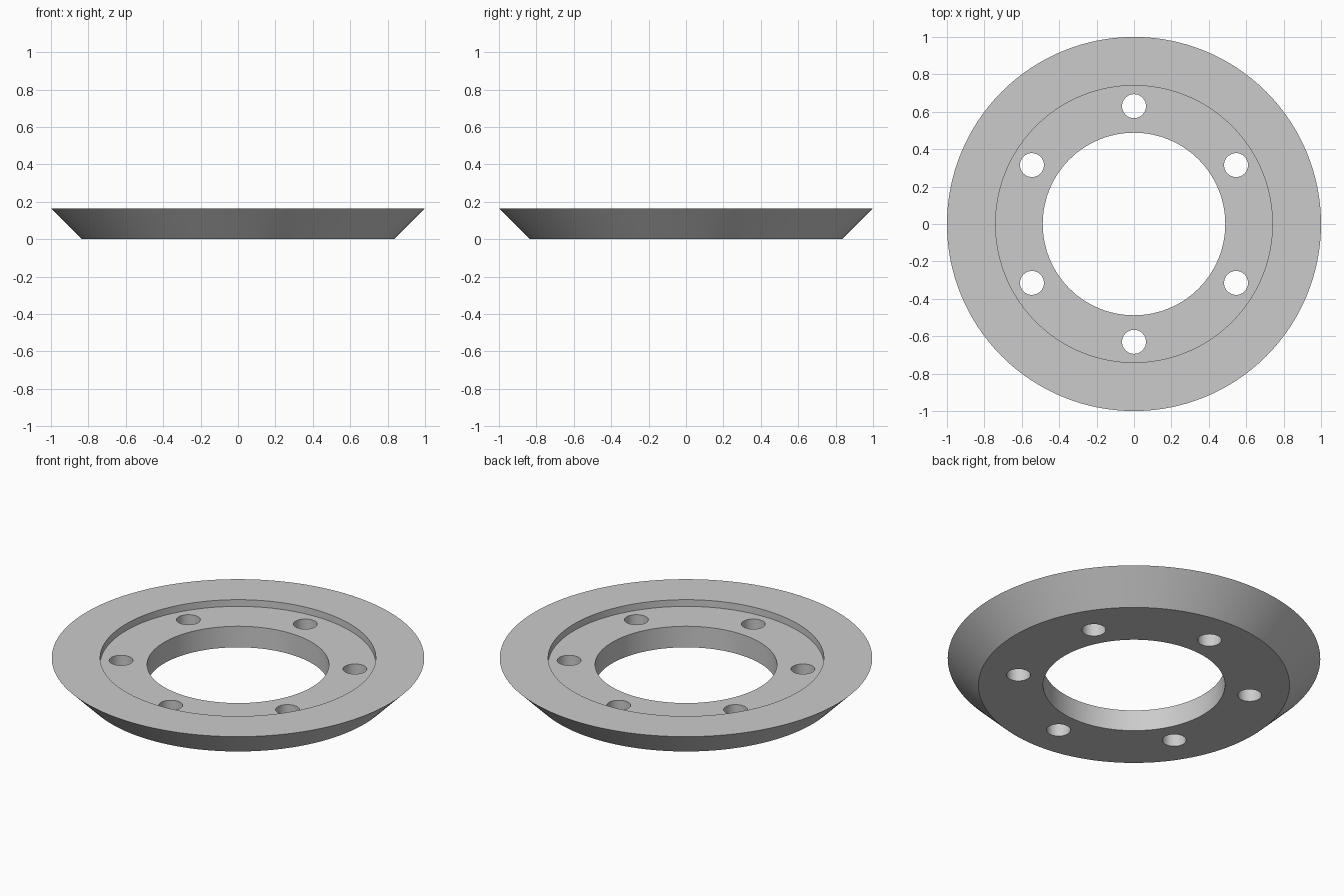
import bpy, bmesh, math
from mathutils import Matrix, Vector

cube = bpy.data.objects.get("Cube")
if cube:
    bpy.data.objects.remove(cube, do_unlink=True)

SEGMENTS = 128
HEIGHT, FLOOR = 0.165, 0.125
HOLES, HOLE_RADIUS, BOLT_CIRCLE = 6, 0.064, 0.63

metal = bpy.data.materials.new("plain grey")
metal.use_nodes = True
grey = (0.6, 0.6, 0.6, 1)
metal.diffuse_color = grey
metal.node_tree.nodes["Principled BSDF"].inputs["Base Color"].default_value = grey


def add_object(name, bm):
    bmesh.ops.recalc_face_normals(bm, faces=bm.faces)
    mesh = bpy.data.meshes.new(name)
    bm.to_mesh(mesh)
    bm.free()
    mesh.materials.append(metal)
    obj = bpy.data.objects.new(name, mesh)
    bpy.context.collection.objects.link(obj)
    return obj


# Flange ring: bevelled outside, stepped recess and open bore
profile = [(0.835, 0), (1, HEIGHT), (0.74, HEIGHT),
           (0.74, FLOOR), (0.488, FLOOR), (0.488, 0)]
bm = bmesh.new()
verts = [bm.verts.new((r, 0, z)) for r, z in profile]
edges = [bm.edges.new((a, b)) for a, b in zip(verts, verts[1:] + verts[:1])]
bmesh.ops.spin(bm, geom=verts + edges, cent=(0, 0, 0), axis=(0, 0, 1),
               angle=math.tau, steps=SEGMENTS, use_merge=True)
bmesh.ops.remove_doubles(bm, verts=bm.verts, dist=0.0001)
flange = add_object("flange_ring", bm)

# Bolt hole cutters
bm = bmesh.new()
for i in range(HOLES):
    angle = math.radians(90) + i * math.tau / HOLES
    spot = Vector((math.cos(angle), math.sin(angle), 0)) * BOLT_CIRCLE
    bmesh.ops.create_cone(bm, cap_ends=True, segments=48, radius1=HOLE_RADIUS,
                          radius2=HOLE_RADIUS, depth=1,
                          matrix=Matrix.Translation(spot))
cutter = add_object("bolt_hole_cutter", bm)

# Drill the holes, then drop the cutter
drill = flange.modifiers.new("bolt holes", "BOOLEAN")
drill.operation = "DIFFERENCE"
drill.solver = "EXACT"
drill.object = cutter
bpy.ops.object.select_all(action="DESELECT")
flange.select_set(True)
bpy.context.view_layer.objects.active = flange
bpy.ops.object.modifier_apply(modifier=drill.name)
bpy.data.objects.remove(cutter, do_unlink=True)

bpy.ops.object.shade_smooth_by_angle(angle=math.radians(30))
